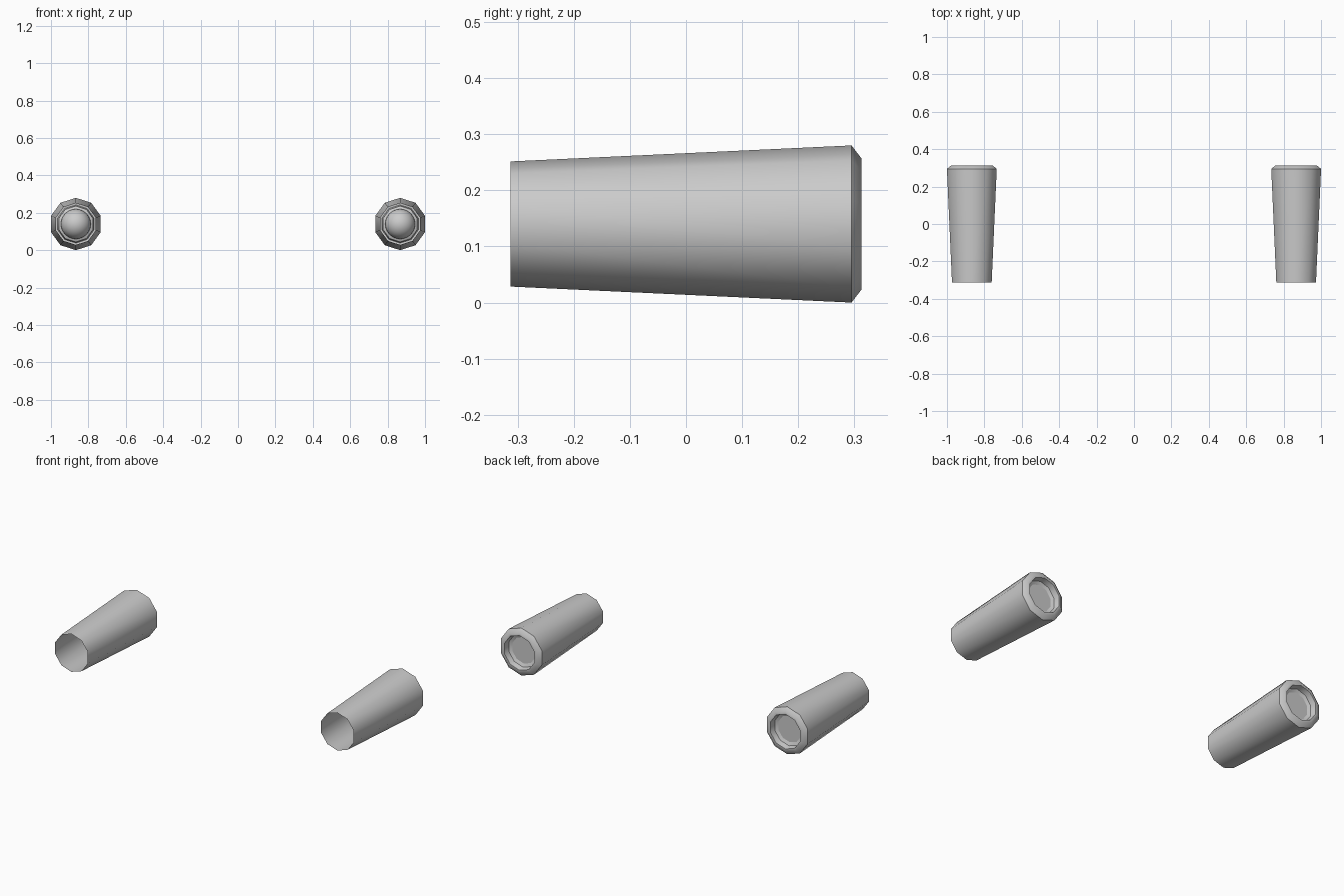
import bpy, bmesh, math
from mathutils import Matrix

cube = bpy.data.objects.get("Cube")
if cube:
    bpy.data.objects.remove(cube, do_unlink=True)

grey = bpy.data.materials.new("plain grey")
grey.use_nodes = True
colour = (0.6, 0.6, 0.6, 1)
grey.diffuse_color = colour
grey.node_tree.nodes["Principled BSDF"].inputs["Base Color"].default_value = colour

CENTRE_X, CENTRE_Z = 0.867, 0.14


def lathe(name, profile, sides, x, sharp):
    """Spin (radius, y) points round the y axis; a zero radius closes the end."""
    bm = bmesh.new()
    rings = []
    for r, y in profile:
        if r == 0:
            rings.append([bm.verts.new((0, y, 0))] * sides)
            continue
        angles = [2 * math.pi * i / sides for i in range(sides)]
        rings.append([bm.verts.new((r * math.sin(a), y, r * math.cos(a))) for a in angles])
    for a, b in zip(rings, rings[1:]):
        for i in range(sides):
            j = (i + 1) % sides
            corners = list(dict.fromkeys((a[i], b[i], b[j], a[j])))
            bm.faces.new(corners)
    bm.transform(Matrix.Translation((x, 0, CENTRE_Z)))
    mesh = bpy.data.meshes.new(name)
    bm.to_mesh(mesh)
    bm.free()
    mesh.materials.append(grey)
    obj = bpy.data.objects.new(name, mesh)
    bpy.context.collection.objects.link(obj)
    bpy.ops.object.select_all(action='DESELECT')
    obj.select_set(True)
    bpy.context.view_layer.objects.active = obj
    bpy.ops.object.shade_smooth_by_angle(angle=math.radians(sharp))


# Open tapered tube, bevelled rear rim and stepped recess
shell = [(0.1115, -0.313), (0.14, 0.295), (0.1165, 0.313),
         (0.102, 0.313), (0.096, 0.28), (0.078, 0.272)]

# Domed bulb with a flat rear face
bulb_r, bulb_y = 0.08, 0.272
steps = 8
bulb = [(0, bulb_y - bulb_r)]
for k in range(1, steps + 1):
    t = math.pi / 2 * k / steps
    bulb.append((bulb_r * math.sin(t), bulb_y - bulb_r * math.cos(t)))
bulb.append((0, bulb_y))

for side, x in (("left", CENTRE_X), ("right", -CENTRE_X)):
    lathe(side + "_housing", shell, 10, x, 40)
    lathe(side + "_bulb", bulb, 24, x, 40)
